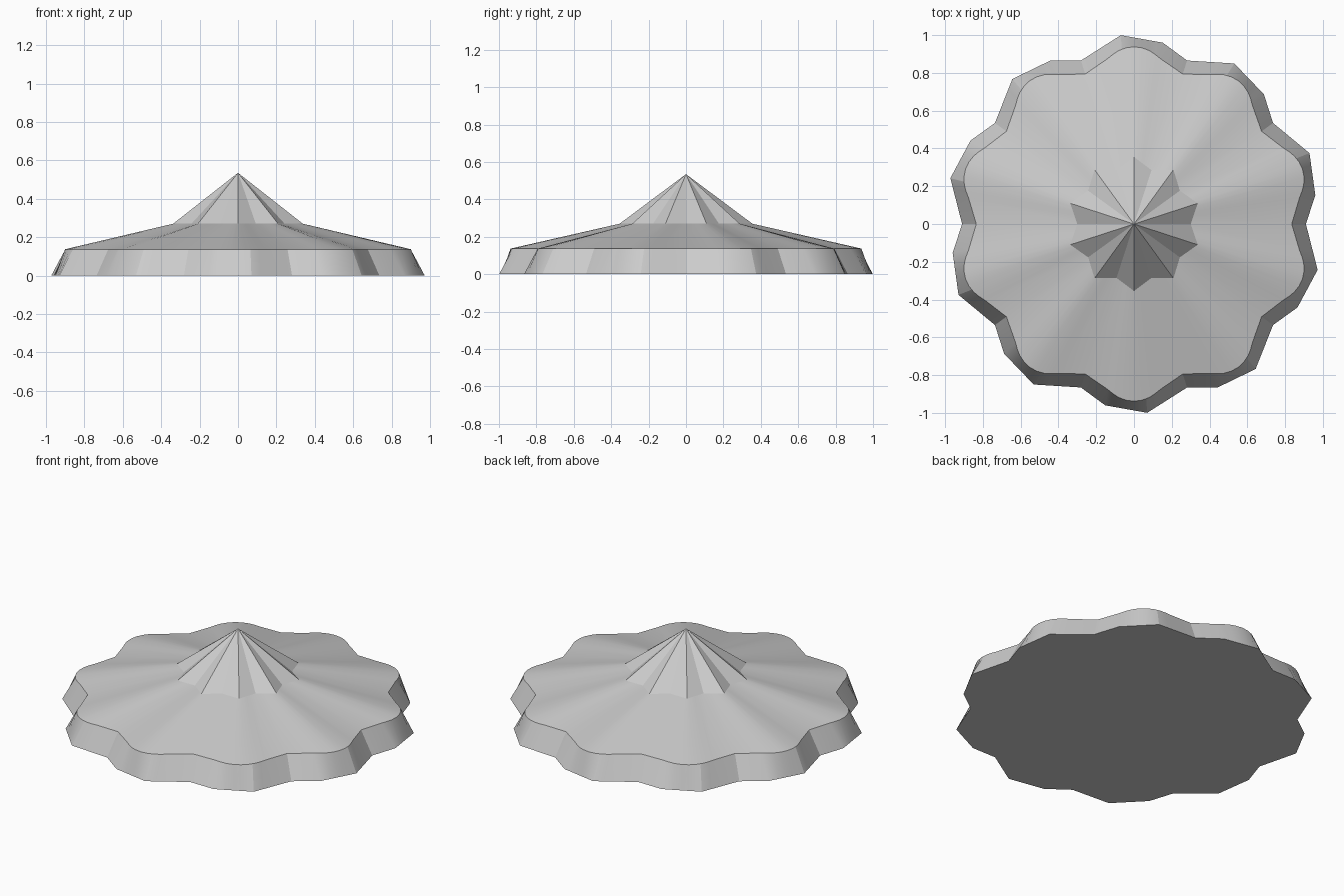
import bpy, bmesh
from math import sin, cos, radians

if "Cube" in bpy.data.objects:
    bpy.data.objects.remove(bpy.data.objects["Cube"], do_unlink=True)

LOBES = 10
STEP = 360 / LOBES
# Angles sampled across one lobe, measured from its centre
OFFSETS = [-18, -9, -7, -5, -2.5, 0, 2.5, 4, 5, 7, 9]
# Outlines of one lobe as (angle, radius) corners joined by straight lines
BASE = [(-18, .91), (-9, .972), (4, 1.002), (18, .91)]
RIM = [(-18, .835), (-9, .887), (-7, .906), (-5, .922), (-2.5, .934), (0, .938),
       (2.5, .934), (5, .922), (7, .906), (9, .887), (18, .835)]
STAR = [(-18, .30), (0, .355), (18, .30)]


def radius_at(outline, angle):
    """Distance from the axis to the outline in the given direction."""
    for (a0, r0), (a1, r1) in zip(outline, outline[1:]):
        if a0 <= angle <= a1:
            span, u, v = (sin(radians(d)) for d in (a1 - a0, angle - a0, a1 - angle))
            return r0 * r1 * span / (r0 * u + r1 * v)


def ring(bm, outline, z):
    verts = []
    for lobe in range(LOBES):
        for off in OFFSETS:
            a, r = radians(18 + lobe * STEP + off), radius_at(outline, off)
            verts.append(bm.verts.new((r * cos(a), r * sin(a), z)))
    return verts


def loft(bm, lower, upper):
    """Skin two rings with smooth faces."""
    n = len(lower)
    for i in range(n):
        j = (i + 1) % n
        bm.faces.new((lower[i], lower[j], upper[j], upper[i])).smooth = True


def sharpen(bm, pairs):
    for a, b in pairs:
        edge = bm.edges.get((a, b))
        if edge:
            edge.smooth = False


bm = bmesh.new()
base, rim, star = ring(bm, BASE, 0), ring(bm, RIM, .137), ring(bm, STAR, .27)

# Outer wall, gently sloping canopy and underside
loft(bm, base, rim)
loft(bm, rim, star)
bm.faces.new(base[::-1])

# Faceted central spire
apex = bm.verts.new((0, 0, .535))
for a, b in zip(star, star[1:] + star[:1]):
    bm.faces.new((a, b, apex)).smooth = False

# Crisp borders, plus creases at the wall's valleys and tips
for loop in (base, rim, star):
    sharpen(bm, zip(loop, loop[1:] + loop[:1]))
for i, pair in enumerate(zip(base, rim)):
    if OFFSETS[i % len(OFFSETS)] in (-18, 4):
        sharpen(bm, [pair])

mesh = bpy.data.meshes.new("scalloped_canopy")
bm.to_mesh(mesh)
bm.free()
canopy = bpy.data.objects.new("scalloped_canopy", mesh)
bpy.context.collection.objects.link(canopy)

# Plain grey finish
grey = bpy.data.materials.new("light_grey")
grey.use_nodes = True
colour = (.6, .6, .6, 1)
grey.diffuse_color = colour
grey.node_tree.nodes["Principled BSDF"].inputs["Base Color"].default_value = colour
mesh.materials.append(grey)
